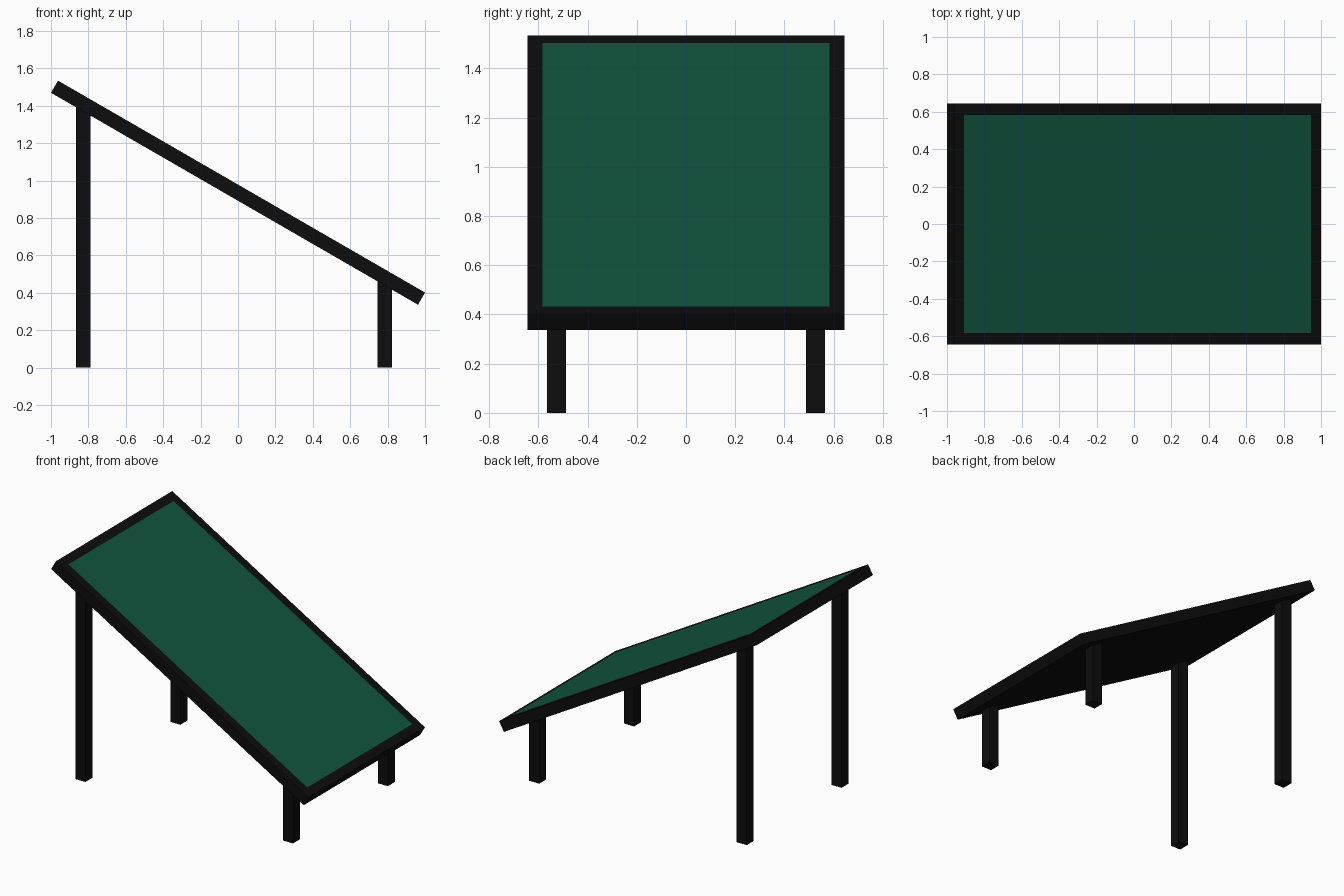
import bpy, bmesh, math
from mathutils import Matrix

if "Cube" in bpy.data.objects:
    bpy.data.objects.remove(bpy.data.objects["Cube"])

def material(name, rgb):
    m = bpy.data.materials.new(name)
    m.diffuse_color = (*rgb, 1)
    m.use_nodes = True
    m.node_tree.nodes["Principled BSDF"].inputs["Base Color"].default_value = m.diffuse_color
    return m

black = material("black", (0.004, 0.004, 0.004))
green = material("dark green", (0.006, 0.092, 0.048))

LENGTH, WIDTH, THICK = 2.266, 1.29, 0.075
TILT, MID_Z, BORDER = math.radians(30), 0.935, 0.0625

def add_object(name, bm, mats):
    mesh = bpy.data.meshes.new(name)
    bm.to_mesh(mesh)
    bm.free()
    for m in mats:
        mesh.materials.append(m)
    obj = bpy.data.objects.new(name, mesh)
    bpy.context.collection.objects.link(obj)
    return obj

# Sloping board: slab with a flush green field inset in its upper face
bm = bmesh.new()
bmesh.ops.create_cube(bm, size=1, matrix=Matrix.Diagonal((LENGTH, WIDTH, THICK, 1)))
bm.normal_update()
top = max(bm.faces, key=lambda f: f.normal.z)
bmesh.ops.inset_region(bm, faces=[top], thickness=BORDER, use_even_offset=True)
top.material_index = 1
board = add_object("sloping_board", bm, [black, green])
board.location.z = MID_Z
board.rotation_euler.y = TILT

# Square legs, tops cut to the slope and seated slightly inside the board
def leg(name, x, y, size=0.078):
    bm = bmesh.new()
    bmesh.ops.create_cube(bm, size=size)
    for v in bm.verts:
        upper = v.co.z > 0
        v.co.x += x
        v.co.y += y
        v.co.z = MID_Z - math.tan(TILT) * v.co.x - 0.03 if upper else 0
    add_object(name, bm, [black])

for side, y in (("front", -0.526), ("back", 0.526)):
    leg(side + "_tall_leg", -0.828, y)
    leg(side + "_short_leg", 0.784, y)
